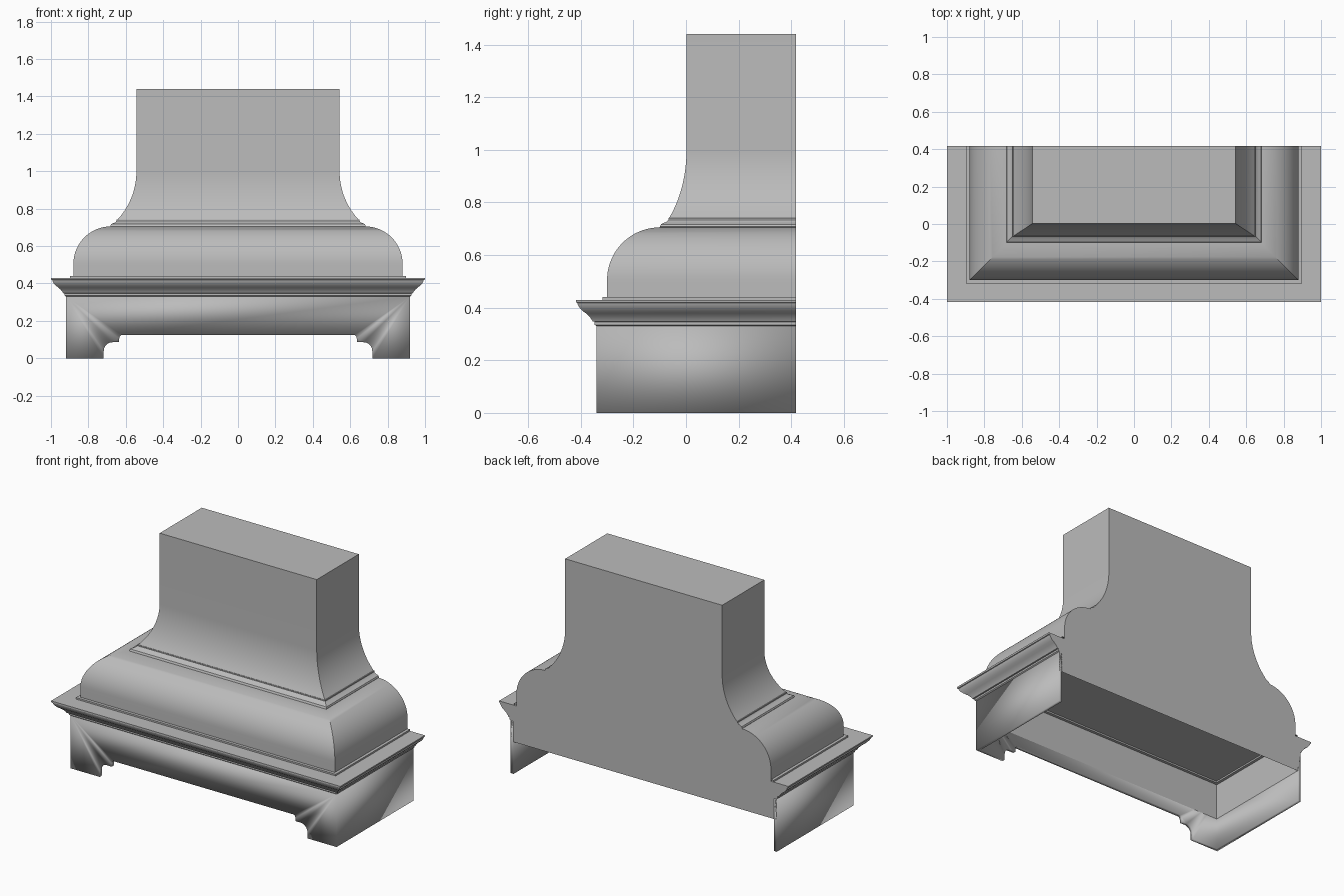
import bpy, bmesh, math

cube = bpy.data.objects.get("Cube")
if cube:
    bpy.data.objects.remove(cube, do_unlink=True)

GREY = (0.5, 0.5, 0.5, 1.0)
mat = bpy.data.materials.new("plain grey")
mat.use_nodes = True
mat.diffuse_color = GREY
mat.node_tree.nodes["Principled BSDF"].inputs["Base Color"].default_value = GREY

BACK = 0.418            # wall plane
HALF, FRONT = 0.92, -0.34   # apron half width and front plane
THICK = 0.02


def finish(name, bm):
    mesh = bpy.data.meshes.new(name)
    bm.to_mesh(mesh)
    bm.free()
    mesh.materials.append(mat)
    obj = bpy.data.objects.new(name, mesh)
    bpy.context.scene.collection.objects.link(obj)
    bpy.ops.object.select_all(action="DESELECT")
    obj.select_set(True)
    bpy.context.view_layer.objects.active = obj
    bpy.ops.object.shade_smooth_by_angle(angle=math.radians(30))
    return obj


def arc(cx, cz, r, start, end, steps):
    """Points on a circle, angles in degrees."""
    angles = [math.radians(start + (end - start) * i / steps) for i in range(steps + 1)]
    return [(cx + r * math.cos(a), cz + r * math.sin(a)) for a in angles]


def sweep(bm, profile):
    """Three-sided sweep of (half width, front y, z) steps against the wall."""
    rings = [[bm.verts.new(p) for p in
              ((-w, BACK, z), (-w, y, z), (w, y, z), (w, BACK, z))]
             for w, y, z in profile]
    for low, high in zip(rings, rings[1:]):
        for i in range(3):
            bm.faces.new((low[i], low[i + 1], high[i + 1], high[i]))
    bm.faces.new(rings[-1])
    return rings


# Hood profile: crown moulding, rounded shoulder, small trim, cove and chimney
crown = [(0, .33), (.007, .335), (.007, .346), (.015, .348), (.019, .355), (.027, .366),
         (.04, .378), (.054, .388), (.064, .399), (.071, .411), (.073, .418),
         (.078, .42), (.08, .43), (-.04, .43)]
profile = [(HALF + d, FRONT - min(d, .078), z) for d, z in crown]
profile += [(w, .58 - w, z) for w, z in arc(.68, .505, .2, 0, 90, 20)]
trim = [(.682, .708), (.678, .717), (.668, .722), (.656, .727), (.65, .734), (.65, .741)]
profile += [(w, .583 - w, z) for w, z in trim]
RADIUS, RISE = 0.38, 0.259
for i in range(17):
    dz = RISE * (1 - i / 16)
    flare = RADIUS - math.sqrt(RADIUS ** 2 - dz ** 2)
    profile.append((.543 + flare, .002 - flare * .65, 1.0 - dz))
profile.append((.543, .002, 1.44))

bm = bmesh.new()
rings = sweep(bm, profile)
# Back wall of the hood, reaching below the crown
skirt = [bm.verts.new((s * HALF, BACK, .2)) for s in (1, -1)]
bm.faces.new([r[0] for r in rings] + [r[3] for r in reversed(rings)] + skirt)
bmesh.ops.recalc_face_normals(bm, faces=bm.faces)
finish("hood_body", bm)

# Apron: shaped front and two plain sides
right_cut = [(.615, .124)] + arc(.615, .106, .02, 90, 0, 4)[1:] + [(.635, .086)]
right_cut += arc(.67, .038, .048, 90, 0, 8) + [(.718, 0)]
left_cut = [(-x, z) for x, z in reversed(right_cut)]
outline = [(-HALF, 0)] + left_cut + right_cut + [(HALF, 0), (HALF, .33), (-HALF, .33)]
bm = bmesh.new()
front = [bm.verts.new((x, FRONT, z)) for x, z in outline]
bm.faces.new(front)
rear = {(s, z): bm.verts.new((s * HALF, BACK, z)) for s in (-1, 1) for z in (0, .33)}
bm.faces.new((front[-3], rear[1, 0], rear[1, .33], front[-2]))
bm.faces.new((rear[-1, 0], front[0], front[-1], rear[-1, .33]))
apron = finish("apron", bm)
solid = apron.modifiers.new("thickness", "SOLIDIFY")
solid.thickness = THICK
solid.offset = -1
solid.use_even_offset = True

# Liner: inner walls and ceiling of the open underside
inset = THICK + .002
bm = bmesh.new()
sweep(bm, [(HALF - inset, FRONT + inset, z) for z in (.2, .44)])
bmesh.ops.recalc_face_normals(bm, faces=bm.faces)
bmesh.ops.reverse_faces(bm, faces=bm.faces)
finish("inner_liner", bm)
